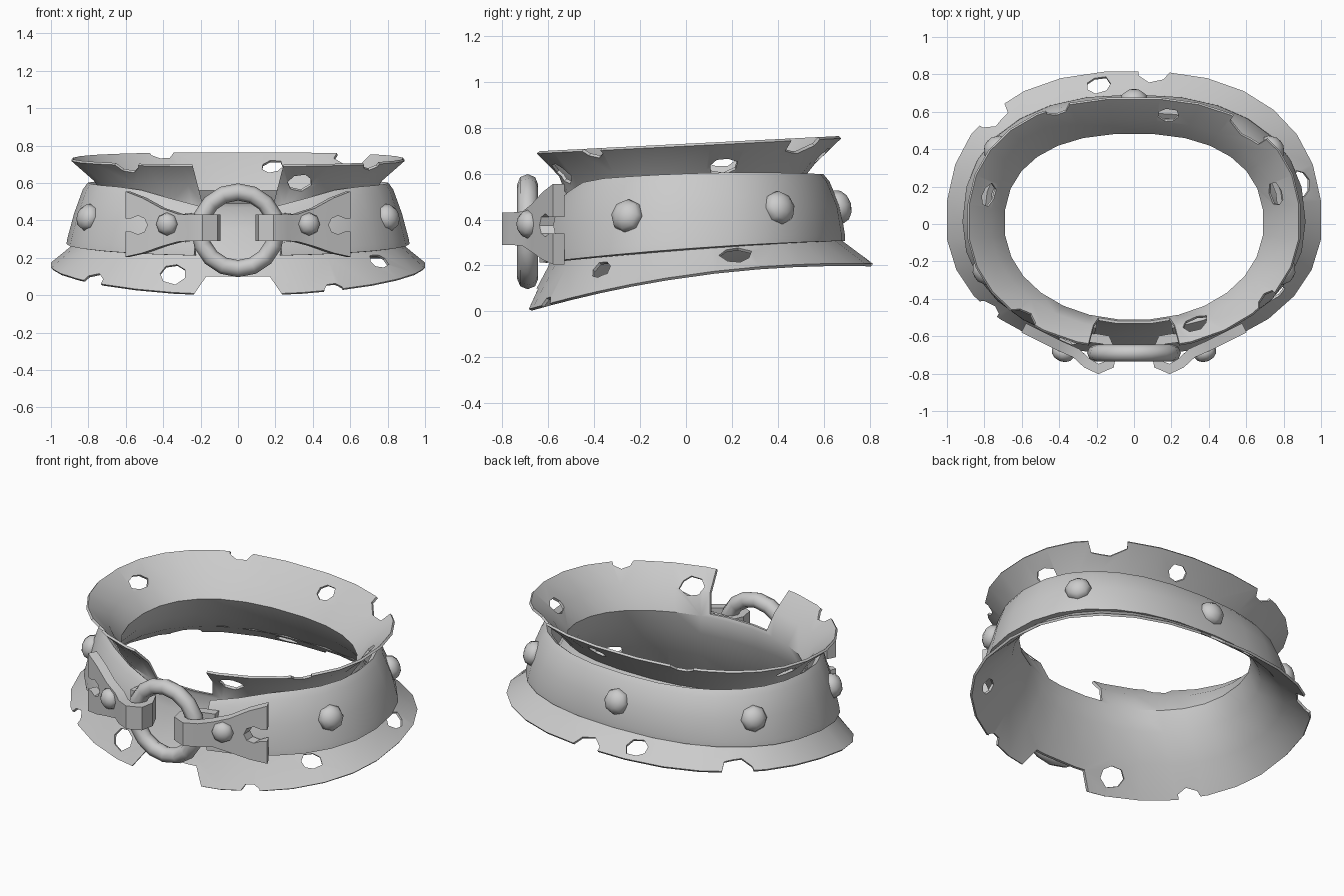
import bpy, bmesh, math, random
from mathutils import Vector, Matrix

if "Cube" in bpy.data.objects:
    bpy.data.objects.remove(bpy.data.objects["Cube"])

random.seed(4)


def ring_point(spec, th):
    # squarish oval, different depth front and back, tilted in z
    rx, yf, yb, a, b, c = spec
    co, si = math.cos(th), math.sin(th)
    n = 2.35 if si > 0 else 2.08
    x = rx * math.copysign(abs(co) ** (2 / n), co)
    y = (yb if si > 0 else -yf) * math.copysign(abs(si) ** (2 / n), si)
    return Vector((x, y, a + b * y + c * y * y))


def row_mix(rows, t):
    i = min(int(t), len(rows) - 2)
    f = t - i
    return [p + (q - p) * f for p, q in zip(rows[i], rows[i + 1])]


def find_angle(spec, x, y):
    want = math.atan2(y, x)

    def err(k):
        p = ring_point(spec, math.radians(k))
        d = math.atan2(p.y, p.x) - want
        return abs(math.atan2(math.sin(d), math.cos(d)))
    return math.radians(min(range(360), key=err))


def surface(rows, t, x, y):
    # point and outward normal on a lofted surface, in the direction x, y
    spec = row_mix(rows, t)
    th = find_angle(spec, x, y)
    p = ring_point(spec, th)
    along = ring_point(spec, th + .05) - ring_point(spec, th - .05)
    up = (ring_point(row_mix(rows, min(t + .1, len(rows) - 1)), th)
          - ring_point(row_mix(rows, max(t - .1, 0)), th))
    return p, along.cross(up).normalized()


def make_obj(name, bm):
    bmesh.ops.recalc_face_normals(bm, faces=bm.faces[:])
    me = bpy.data.meshes.new(name)
    bm.to_mesh(me)
    bm.free()
    ob = bpy.data.objects.new(name, me)
    bpy.context.collection.objects.link(ob)
    return ob


def sheet(name, grid, thick, closed=False):
    bm = bmesh.new()
    vs = [[bm.verts.new(p) for p in row] for row in grid]
    n = len(vs[0])
    for r0, r1 in zip(vs, vs[1:]):
        for j in range(n if closed else n - 1):
            k = (j + 1) % n
            bm.faces.new((r0[j], r0[k], r1[k], r1[j]))
    ob = make_obj(name, bm)
    m = ob.modifiers.new("thick", 'SOLIDIFY')
    m.thickness, m.offset = thick, 0
    return ob


def finish(ob, cutter=None, angle=35):
    if cutter:
        m = ob.modifiers.new("cut", 'BOOLEAN')
        m.object, m.operation, m.solver = cutter, 'DIFFERENCE', 'EXACT'
        m.use_self = True
    dg = bpy.context.evaluated_depsgraph_get()
    dg.update()
    me = bpy.data.meshes.new_from_object(ob.evaluated_get(dg))
    ob.modifiers.clear()
    ob.data = me
    if cutter:
        bpy.data.objects.remove(cutter)
    bpy.ops.object.select_all(action='DESELECT')
    ob.select_set(True)
    bpy.context.view_layer.objects.active = ob
    bpy.ops.object.shade_smooth_by_angle(angle=math.radians(angle))


def prism(bm, ring, offset):
    a = [bm.verts.new(p - offset) for p in ring]
    b = [bm.verts.new(p + offset) for p in ring]
    n = len(ring)
    bm.faces.new(a)
    bm.faces.new(b)
    for i in range(n):
        bm.faces.new((a[i], a[(i + 1) % n], b[(i + 1) % n], b[i]))


# torn hourglass cloth lining
cloth_rows = [(1.0, -.70, .815, .153, .145, -.105), (.87, -.60, .67, .265, .10, -.05),
              (.75, -.54, .55, .40, .09, 0), (.70, -.52, .49, .515, .09, 0),
              (.77, -.57, .56, .62, .05, 0), (.89, -.67, .675, .725, .05, 0)]
N = 28
cloth = sheet("cloth_lining", [[ring_point(s, 2 * math.pi * (j + .5) / N) for j in range(N)]
                               for s in cloth_rows], .014, True)

# tears and holes: x, y direction, height row, radius
cuts = [(.18, .58, 4.3, .055), (-.78, .15, 4.25, .055), (.73, .15, 4.1, .055),
        (.33, -.53, 4.15, .06), (-.55, -.47, 5, .07), (.62, .52, 5, .10),
        (-.40, .60, 5, .06), (.70, -.40, 5, .055),
        (.10, .80, 0, .08), (-.20, .73, .45, .06), (-.76, .58, 0, .09),
        (-.77, -.46, 0, .06), (.50, -.60, 0, .05), (-.34, -.58, .55, .07),
        (.90, .22, .6, .06), (.78, -.38, .7, .055)]
bm = bmesh.new()
for x, y, t, r in cuts:
    p, nrm = surface(cloth_rows, t, x, y)
    u = nrm.cross(Vector((0, 0, 1))).normalized()
    w = nrm.cross(u)
    pts = []
    for k in range(7):
        a = 2 * math.pi * k / 7
        rr = r * random.uniform(.85, 1.15)
        pts.append(p + u * rr * 1.15 * math.cos(a) + w * rr * .9 * math.sin(a))
    prism(bm, pts, nrm * .06)
# front openings above and below the ring
for outline in ([(-.19, .49), (.19, .49), (.27, .8), (-.27, .8)],
                [(-.17, .10), (.17, .10), (.28, -.06), (-.28, -.06)]):
    prism(bm, [Vector((x, -.6, z)) for x, z in outline], Vector((0, .3, 0)))
cutter = make_obj("cloth_cutter", bm)
cutter.hide_render = True
finish(cloth, cutter)

# thick leather band, open at the front where its top edge dips
band_rows = [(.90, -.64, .675, .27, .075, -.03), (.895, -.64, .675, .30, .07, -.03),
             (.86, -.62, .655, .43, .06, -.04), (.815, -.585, .61, .555, .04, -.06),
             (.79, -.56, .585, .59, .035, -.07)]
gap = math.radians(14)
M = 26
grid = [[ring_point(s, -math.pi / 2 + gap + (2 * math.pi - 2 * gap) * j / M)
         for j in range(M + 1)] for s in band_rows]
for row in grid:
    for p in row:
        if p.y < 0 and abs(p.x) < .55 and p.z > .3:
            p.z = .3 + (p.z - .3) * (1 - .35 * (.55 - abs(p.x)) / .35)
band = sheet("leather_band", grid, .035)
finish(band, angle=50)

# large front ring
bpy.ops.mesh.primitive_torus_add(major_segments=16, minor_segments=8, major_radius=.205,
                                 minor_radius=.046, location=(0, -.69, .347),
                                 rotation=(math.pi / 2, 0, 0))
bpy.context.object.name = "front_ring"
finish(bpy.context.object, angle=60)

# fishtail straps looped round the ring: x, y, bottom z, top z
path = [(.59, -.555, .205, .555), (.50, -.60, .225, .52), (.40, -.65, .26, .465),
        (.31, -.69, .285, .435), (.25, -.745, .29, .43), (.19, -.775, .29, .43),
        (.13, -.75, .29, .43), (.12, -.69, .29, .43), (.15, -.62, .29, .43),
        (.28, -.60, .28, .44)]
for side, label in ((1, "right"), (-1, "left")):
    grid = [[Vector((x * side, y, lo + (hi - lo) * f)) for x, y, lo, hi in path]
            for f in (0, .5, 1)]
    strap = sheet("strap_" + label, grid, .055)
    # keyhole notch in the tail
    outline = [(.535 + .05 * math.cos(k * math.pi / 4), .375 + .05 * math.sin(k * math.pi / 4))
               for k in range(1, 8)] + [(.66, .34), (.66, .41)]
    bm = bmesh.new()
    prism(bm, [Vector((side * x, -.58, z)) for x, z in outline], Vector((0, .15, 0)))
    c = make_obj("strap_cutter", bm)
    c.hide_render = True
    finish(strap, c)


# domed studs
def stud(name, p, nrm, r):
    bm = bmesh.new()
    bmesh.ops.create_uvsphere(bm, u_segments=8, v_segments=6, radius=r)
    bmesh.ops.scale(bm, verts=bm.verts, vec=(1, 1, .75))
    rot = nrm.to_track_quat('Z', 'Y').to_matrix().to_4x4()
    bmesh.ops.transform(bm, verts=bm.verts, matrix=Matrix.Translation(p) @ rot)
    finish(make_obj(name, bm), angle=60)


for side, label in ((1, "right"), (-1, "left")):
    for i, (x, y) in enumerate(((.81, -.26), (.74, .40))):
        p, nrm = surface(band_rows, 2, x * side, y)
        stud(f"band_stud_{label}_{i}", p + nrm * .01, nrm, .075)
    stud("strap_stud_" + label, Vector((.38 * side, -.69, .38)),
         Vector((.4 * side, -1, 0)).normalized(), .062)
p, nrm = surface(band_rows, 2, 0, 1)
stud("band_stud_back", p + nrm * .01, nrm, .075)
